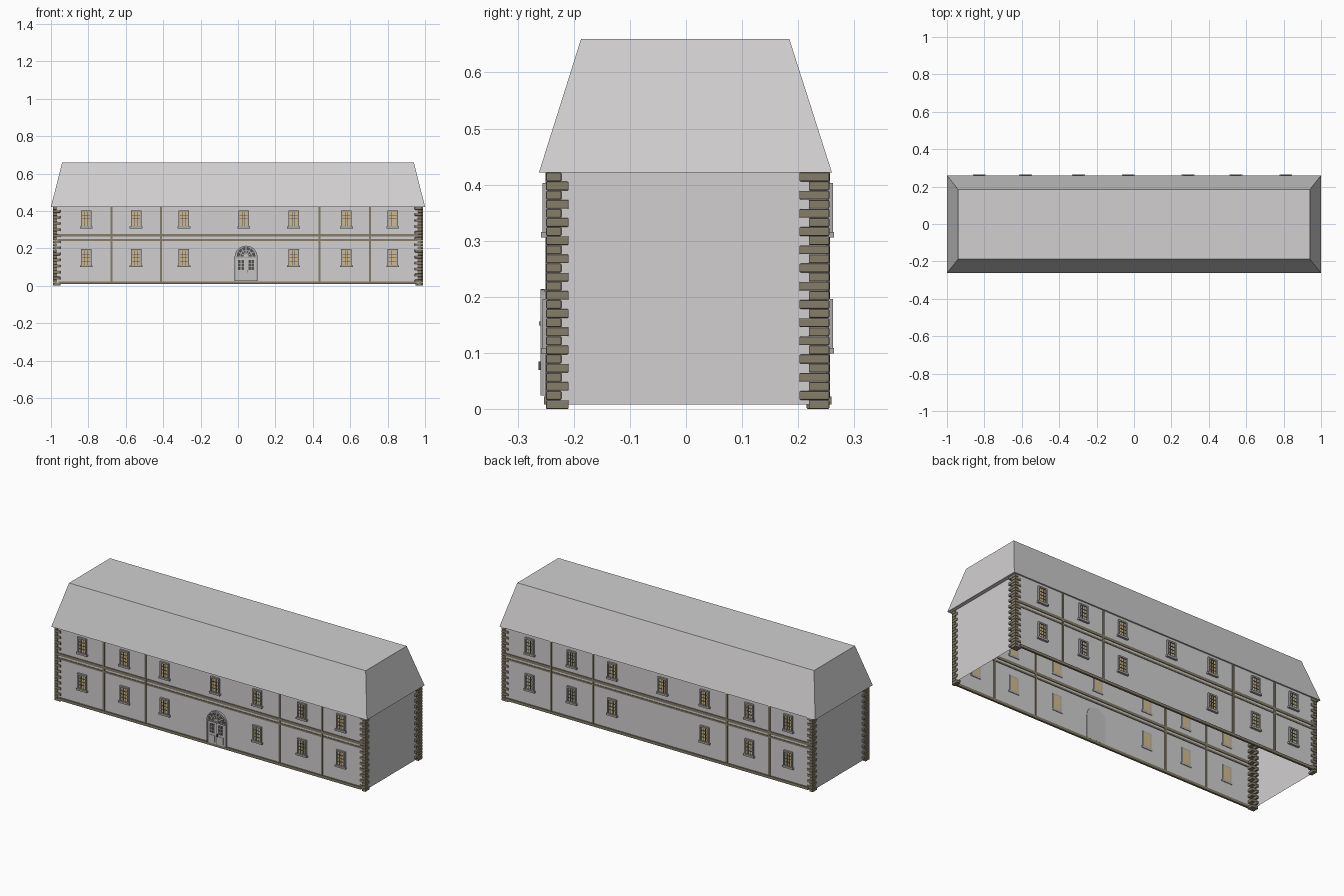
import bpy, bmesh, math
from mathutils import Matrix

if "Cube" in bpy.data.objects:
    bpy.data.objects.remove(bpy.data.objects["Cube"])


def material(name, rgb):
    m = bpy.data.materials.new(name)
    m.diffuse_color = (*rgb, 1)
    m.use_nodes = True
    m.node_tree.nodes["Principled BSDF"].inputs["Base Color"].default_value = m.diffuse_color
    return m


PLASTER = material("pale_grey_plaster", (0.64, 0.625, 0.63))
STONE = material("brown_grey_stone", (0.235, 0.205, 0.145))
FRAME = material("grey_frame", (0.42, 0.41, 0.40))
DARK = material("dark_metal", (0.09, 0.085, 0.08))
GLASS = material("warm_yellow_glass", (0.62, 0.50, 0.27))
DOOR = material("light_grey_door", (0.56, 0.55, 0.55))

# The back facade is the front one turned half a circle about y = 0.003
TURN = {"front": Matrix.Translation((0, 0.003, 0)),
        "back": Matrix.Translation((0, 0.003, 0)) @ Matrix.Rotation(math.pi, 4, 'Z')}


def finish(name, bm, mat, matrix=None, bevel=0):
    if matrix:
        bm.transform(matrix)
    bmesh.ops.recalc_face_normals(bm, faces=bm.faces)
    me = bpy.data.meshes.new(name)
    bm.to_mesh(me)
    bm.free()
    me.materials.append(mat)
    ob = bpy.data.objects.new(name, me)
    bpy.context.collection.objects.link(ob)
    if bevel:
        b = ob.modifiers.new("soft_edges", 'BEVEL')
        b.width, b.segments = bevel, 2
    return ob


def boxes(name, spans, mat, matrix=None, bevel=0):
    """One object from boxes given as (x0, x1, y0, y1, z0, z1)."""
    bm = bmesh.new()
    for x0, x1, y0, y1, z0, z1 in spans:
        m = Matrix.Translation(((x0 + x1) / 2, (y0 + y1) / 2, (z0 + z1) / 2))
        m = m @ Matrix.Diagonal((abs(x1 - x0), abs(y1 - y0), abs(z1 - z0), 1))
        bmesh.ops.create_cube(bm, size=1, matrix=m)
    return finish(name, bm, mat, matrix, bevel)


def prism(bm, pts, y0, y1):
    """Extrude an xz outline from y0 to y1."""
    face = bm.faces.new([bm.verts.new((x, y0, z)) for x, z in pts])
    ext = bmesh.ops.extrude_face_region(bm, geom=[face])
    for v in ext["geom"]:
        if isinstance(v, bmesh.types.BMVert):
            v.co.y = y1


def arc(cx, cz, r, n=16):
    return [(cx + r * math.cos(math.pi * i / n), cz + r * math.sin(math.pi * i / n))
            for i in range(n + 1)]


def shell(name, rings, mat, cap_top):
    """Stack rectangular rings (x0, x1, y0, y1, z) into an open shell."""
    bm = bmesh.new()
    loops = [[bm.verts.new(p) for p in
              ((x0, y0, z), (x1, y0, z), (x1, y1, z), (x0, y1, z))]
             for x0, x1, y0, y1, z in rings]
    for a, b in zip(loops, loops[1:]):
        for i in range(4):
            j = (i + 1) % 4
            bm.faces.new((a[i], a[j], b[j], b[i]))
    if cap_top:
        bm.faces.new(loops[-1])
    return finish(name, bm, mat)


# Walls, open underneath, and the truncated roof with a narrow soffit
shell("walls", [(-.978, .978, -.2455, .2515, .008), (-.978, .978, -.2455, .2515, .423)],
      PLASTER, False)
shell("roof", [(-.978, .978, -.2455, .2515, .422), (-1, 1, -.262, .26, .422),
               (-.94, .94, -.187, .184, .66)], PLASTER, True)

WINDOW_X = (-.812, -.545, -.289, .03, .297, .58, .827)
WALL = -.2485

for side, M in TURN.items():
    # Corner stones: alternating long and short blocks
    stones = []
    n, h = 26, .422 / 26
    for i in range(n):
        z0, z1 = i * h + .0004, (i + 1) * h - .0004
        odd = i % 2
        stones.append((-.99, -.968 if odd else -.95, -.2525, -.199 if odd else -.216, z0, z1))
        stones.append((.982, .945 if odd else .96, -.2525, -.225 if odd else -.212, z0, z1))
    boxes(side + "_corner_stones", stones, STONE, M, .002)

    # Plinth, string courses and pilaster strips
    boxes(side + "_plinth", [(-.96, .955, -.256, WALL + .004, .008, .023)], STONE, M)
    boxes(side + "_string_courses",
          [(-.965, .96, -.2525, WALL + .004, .262, .277),
           (-.965, .96, -.2515, WALL + .004, .240, .250)], STONE, M)
    boxes(side + "_pilaster_strips",
          [(x - .0055, x + .0055, -.2535, WALL + .004, .015, .422)
           for x in (-.677, -.412, .436, .706)], STONE, M)

    # Windows: frame, sill, glass and glazing bars
    frames, sills, panes, bars = [], [], [], []
    for z in (.102, .309):
        for x in WINDOW_X:
            if x == .03 and z < .2:
                continue
            w, t = .028, z + .094
            frames += [(x - w, x - w + .007, -.259, WALL + .003, z, t),
                       (x + w - .007, x + w, -.259, WALL + .003, z, t),
                       (x - w + .007, x + w - .007, -.259, WALL + .003, t - .008, t),
                       (x - w + .007, x + w - .007, -.259, WALL + .003, z, z + .010)]
            sills.append((x - .034, x + .034, -.261, WALL + .003, z - .003, z + .007))
            panes.append((x - w + .005, x + w - .005, -.2525, WALL + .003, z + .008, t - .006))
            for k in (-1, 1):
                bars.append((x + k * .007 - .0012, x + k * .007 + .0012,
                             -.2555, -.252, z + .010, t - .008))
            for k in (1, 2, 3):
                zz = z + .010 + k * .019
                bars.append((x - .021, x + .021, -.255, -.252, zz - .0012, zz + .0012))
    boxes(side + "_window_frames", frames, FRAME, M)
    boxes(side + "_window_sills", sills, FRAME, M)
    boxes(side + "_window_glass", panes, GLASS, M)
    boxes(side + "_glazing_bars", bars, DARK, M)

# Arched double door, front only
M = TURN["front"]
CX, CZ, R = .043, .153, .06
bm = bmesh.new()
prism(bm, [(CX - R, .024), (CX + R, .024)] + arc(CX, CZ, R), -.259, WALL + .003)
finish("door_leaves", bm, DOOR, M)

# Raised arch moulding and jambs
bm = bmesh.new()
outer, inner = arc(CX, CZ, R + .001), arc(CX, CZ, R - .006)
prism(bm, [(CX + R + .001, .024)] + outer + [(CX - R - .001, .024), (CX - R + .006, .024)]
      + inner[::-1] + [(CX + R - .006, .024)], -.262, -.255)
finish("door_surround", bm, FRAME, M)

# Fanlight glass, spokes and hub
bm = bmesh.new()
prism(bm, arc(CX, CZ + .004, R - .010), -.2605, -.258)
finish("fanlight_glass", bm, DARK, M)
bm = bmesh.new()
prism(bm, arc(CX, CZ + .004, .014, 8), -.262, -.260)
for i in range(1, 6):
    a = math.pi * i / 6
    c, s = math.cos(a), math.sin(a)
    prism(bm, [(CX + r * c - k * .0018 * s, CZ + .004 + r * s + k * .0018 * c)
               for r, k in ((.012, -1), (.05, -1), (.05, 1), (.012, 1))], -.262, -.260)
ring = arc(CX, CZ + .004, .034) + arc(CX, CZ + .004, .031)[::-1]
prism(bm, ring, -.262, -.260)
finish("fanlight_bars", bm, DOOR, M)
boxes("door_transom", [(CX - .056, CX + .056, -.265, -.257, .149, .156)], FRAME, M)

# Door lights with bars, centre joint, lower panels and handle
lights, light_bars, panels = [], [], []
for k in (-1, 1):
    x = CX + k * .027
    lights.append((x - .015, x + .015, -.2605, -.258, .085, .137))
    light_bars += [(x - .0015, x + .0015, -.262, -.260, .085, .137),
                   (x - .015, x + .015, -.262, -.260, .0995, .1025),
                   (x - .015, x + .015, -.262, -.260, .1195, .1225)]
    panels.append((x - .016, x + .016, -.261, -.258, .034, .072))
boxes("door_lights", lights, DARK, M)
boxes("door_light_bars", light_bars, DOOR, M)
boxes("door_lower_panels", panels, DOOR, M)
boxes("door_joint", [(CX - .001, CX + .001, -.2605, -.258, .024, .15)], DARK, M)
boxes("door_handle", [(CX + .004, CX + .008, -.2655, -.258, .070, .085)], DARK, M)
